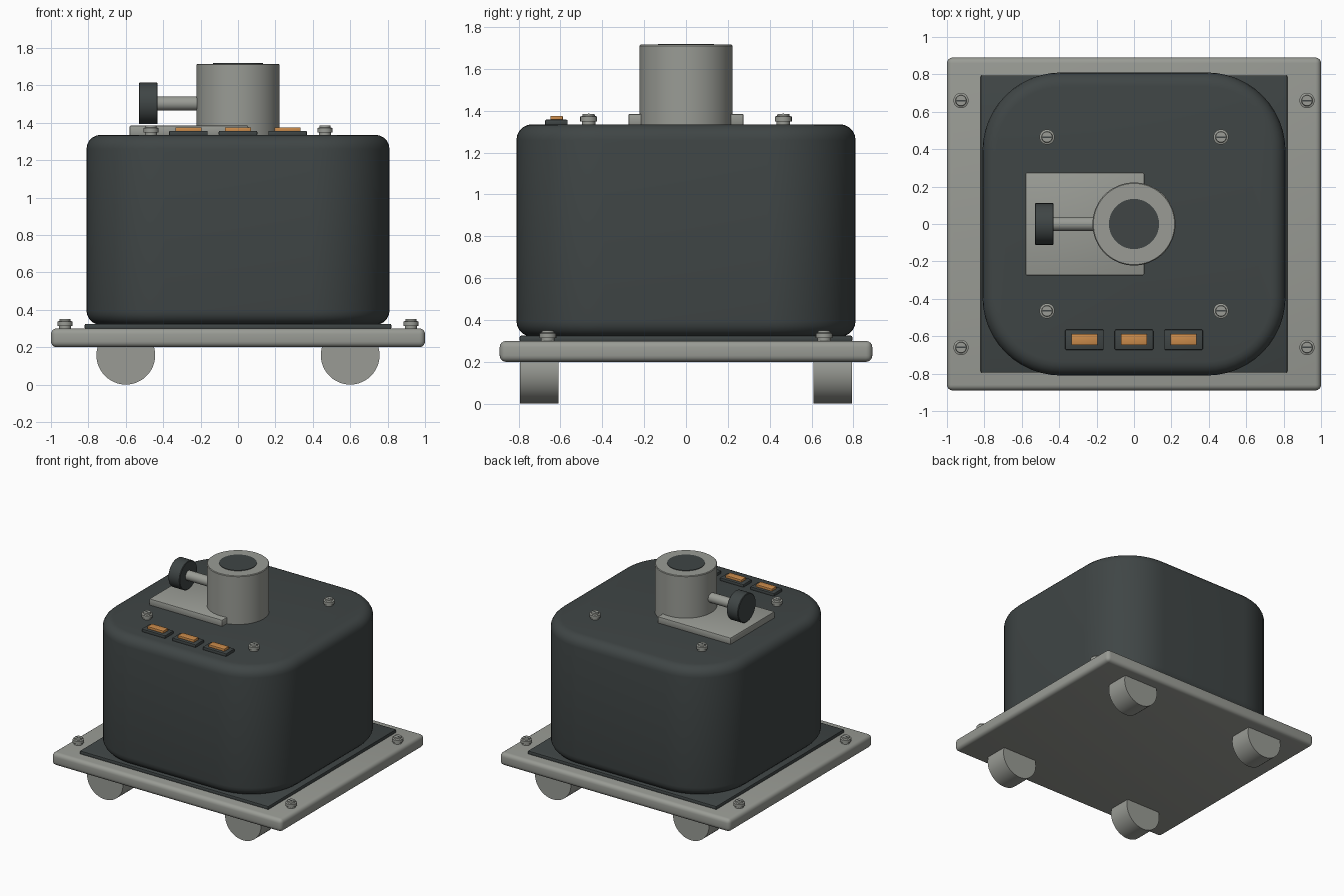
import bpy
import bmesh
from math import radians
from mathutils import Matrix, Vector

cube = bpy.data.objects.get("Cube")
if cube:
    bpy.data.objects.remove(cube, do_unlink=True)


def material(name, rgb):
    mat = bpy.data.materials.new(name)
    mat.use_nodes = True
    mat.diffuse_color = (*rgb, 1)
    mat.node_tree.nodes["Principled BSDF"].inputs["Base Color"].default_value = (*rgb, 1)
    return mat


grey = material("warm grey metal", (0.32, 0.33, 0.30))
dark = material("dark slate", (0.05, 0.06, 0.06))
amber = material("amber", (0.60, 0.26, 0.07))


def finish(name, bm, mat):
    mesh = bpy.data.meshes.new(name)
    bmesh.ops.recalc_face_normals(bm, faces=bm.faces)
    for face in bm.faces:
        face.smooth = True
    bm.to_mesh(mesh)
    bm.free()
    mesh.set_sharp_from_angle(angle=radians(32))
    mesh.materials.append(mat)
    obj = bpy.data.objects.new(name, mesh)
    bpy.context.collection.objects.link(obj)
    return obj


def bevel(bm, edges, width, segments):
    bmesh.ops.bevel(bm, geom=edges, offset=width, segments=segments,
                    profile=0.5, affect='EDGES', clamp_overlap=True)


def box(name, low, high, mat, round_edges=0, segments=3, corner=0):
    """Box between two corners, with optional rounded uprights and edges."""
    low, high = Vector(low), Vector(high)
    bm = bmesh.new()
    bmesh.ops.create_cube(bm, size=1)
    bmesh.ops.scale(bm, vec=high - low, verts=bm.verts)
    bmesh.ops.translate(bm, vec=(low + high) / 2, verts=bm.verts)
    if corner:
        uprights = [e for e in bm.edges
                    if abs(e.verts[0].co.z - e.verts[1].co.z) > 0.001]
        bevel(bm, uprights, corner, 12)
        rims = [e for e in bm.edges
                if abs(e.verts[0].co.z - e.verts[1].co.z) < 0.001]
        bevel(bm, rims, round_edges, segments)
    elif round_edges:
        bevel(bm, bm.edges[:], round_edges, segments)
    return finish(name, bm, mat)


def lathe(name, profile, mat, origin=(0, 0, 0), axis='Z', sides=48):
    """Stack of rings (radius, height) closed at both ends."""
    bm = bmesh.new()
    turn = Vector((0, 0, 1)).rotation_difference(
        {'X': Vector((1, 0, 0)), 'Y': Vector((0, 1, 0)), 'Z': Vector((0, 0, 1))}[axis])
    place = Matrix.Translation(origin) @ turn.to_matrix().to_4x4()
    rings = []
    for radius, height in profile:
        ring = bmesh.ops.create_circle(bm, segments=sides, radius=radius)["verts"]
        bmesh.ops.translate(bm, vec=(0, 0, height), verts=ring)
        rings.append(ring)
    for a, b in zip(rings, rings[1:]):
        for i in range(sides):
            j = (i + 1) % sides
            bm.faces.new((a[i], a[j], b[j], b[i]))
    bm.faces.new(rings[0])
    bm.faces.new(rings[-1])
    bm.transform(place)
    return finish(name, bm, mat)


def screw(name, x, y, z):
    lathe(name, [(0.032, -0.005), (0.032, 0.014), (0.041, 0.014), (0.041, 0.036),
                 (0.03, 0.04), (0.028, 0.05)], grey, (x, y, z), sides=16)
    box(name + "_slot", (x - 0.024, y - 0.004, z + 0.046),
        (x + 0.024, y + 0.004, z + 0.0505), dark)


# Trolley base, gasket and housing
box("base_plate", (-1, -0.89, 0.2), (1, 0.89, 0.3), grey, 0.03, 4)
box("gasket", (-0.82, -0.795, 0.295), (0.82, 0.795, 0.325), dark, 0.008, 2)
box("housing", (-0.81, -0.81, 0.32), (0.81, 0.81, 1.335), dark, 0.075, 5, corner=0.42)

# Wheels and screws, one per corner
for sx, side in ((-1, "right"), (1, "left")):
    for sy, end in ((-1, "front"), (1, "back")):
        lathe(f"{end}_{side}_wheel", [(0.157, -0.092), (0.157, 0.092)], grey,
              (sx * 0.6, sy * 0.702, 0.157), 'Y')
        screw(f"{end}_{side}_base_screw", sx * 0.925, sy * 0.66, 0.3)
        screw(f"{end}_{side}_top_screw", sx * 0.465, sy * 0.465, 1.335)

# Mounting collar with its foot and bore
box("collar_foot", (-0.58, -0.275, 1.33), (0.055, 0.275, 1.385), grey, 0.008, 2)
lathe("collar", [(0.222, 1.33), (0.222, 1.71), (0.217, 1.715)], grey, sides=64)
lathe("collar_bore", [(0.134, 1.70), (0.134, 1.719)], dark, sides=64)

# Clamp screw
lathe("clamp_shaft", [(0.038, -0.45), (0.038, -0.18)], grey, (0, 0, 1.503), 'X', 32)
lathe("clamp_knob", [(0.107, -0.53), (0.111, -0.526), (0.111, -0.434), (0.107, -0.43)],
      dark, (0, 0, 1.503), 'X')

# Buttons in their bezels
for i, name in enumerate(("right", "middle", "left")):
    x = (i - 1) * 0.265
    box(name + "_bezel", (x - 0.103, -0.673, 1.33), (x + 0.103, -0.565, 1.357),
        dark, 0.006, 2)
    box(name + "_button", (x - 0.07, -0.648, 1.35), (x + 0.07, -0.588, 1.375),
        amber, 0.004, 2)
